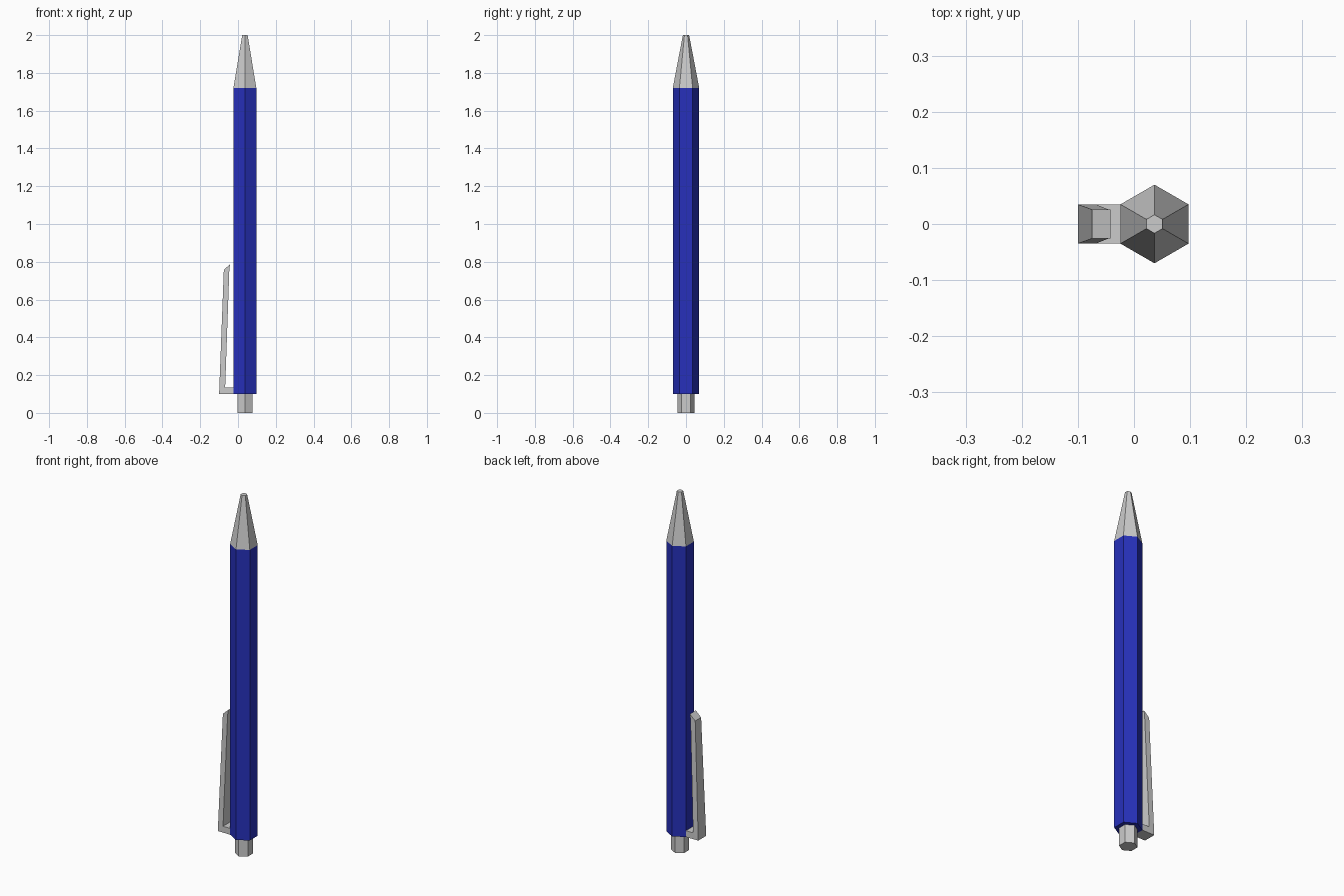
import bpy, bmesh

if "Cube" in bpy.data.objects:
    bpy.data.objects.remove(bpy.data.objects["Cube"])

CX = 0.0365  # barrel axis


def add_object(name, bm, mat=None):
    bmesh.ops.recalc_face_normals(bm, faces=bm.faces)
    mesh = bpy.data.meshes.new(name)
    bm.to_mesh(mesh)
    bm.free()
    if mat:
        mesh.materials.append(mat)
    obj = bpy.data.objects.new(name, mesh)
    bpy.context.collection.objects.link(obj)
    return obj


def hex_part(name, z0, z1, r0, r1, mat=None):
    """Six-sided prism or frustum with corners on +y and -y."""
    bm = bmesh.new()
    bmesh.ops.create_cone(bm, cap_ends=True, segments=6,
                          radius1=r0, radius2=r1, depth=z1 - z0)
    bmesh.ops.translate(bm, verts=bm.verts, vec=(CX, 0, (z0 + z1) / 2))
    return add_object(name, bm, mat)


blue = bpy.data.materials.new("blue")
blue.diffuse_color = (0.02, 0.03, 0.5, 1)
blue.use_nodes = True
blue.node_tree.nodes["Principled BSDF"].inputs["Base Color"].default_value = blue.diffuse_color

# Push button, barrel and tapered tip
hex_part("push_button", 0.0, 0.105, 0.046, 0.046)
hex_part("barrel", 0.10, 1.72, 0.07, 0.07, blue)
hex_part("tip", 1.72, 2.0, 0.07, 0.0165)

# Clip: side profile as (x, z, half width), narrowing towards its free end
profile = [(-0.024, 0.10, 0.035), (-0.10, 0.10, 0.035),
           (-0.075, 0.757, 0.026), (-0.042, 0.787, 0.026),
           (-0.046, 0.757, 0.026), (-0.068, 0.135, 0.035),
           (-0.024, 0.135, 0.035)]
bm = bmesh.new()
sides = [[bm.verts.new((x, s * w, z)) for x, z, w in profile] for s in (-1, 1)]
# Each side splits into the foot and the arm
for v in sides:
    bm.faces.new((v[0], v[1], v[5], v[6]))
    bm.faces.new((v[1], v[2], v[4], v[5]))
    bm.faces.new((v[2], v[3], v[4]))
a, b = sides
for i in range(len(profile)):
    j = (i + 1) % len(profile)
    bm.faces.new((a[i], a[j], b[j], b[i]))
add_object("clip", bm)
